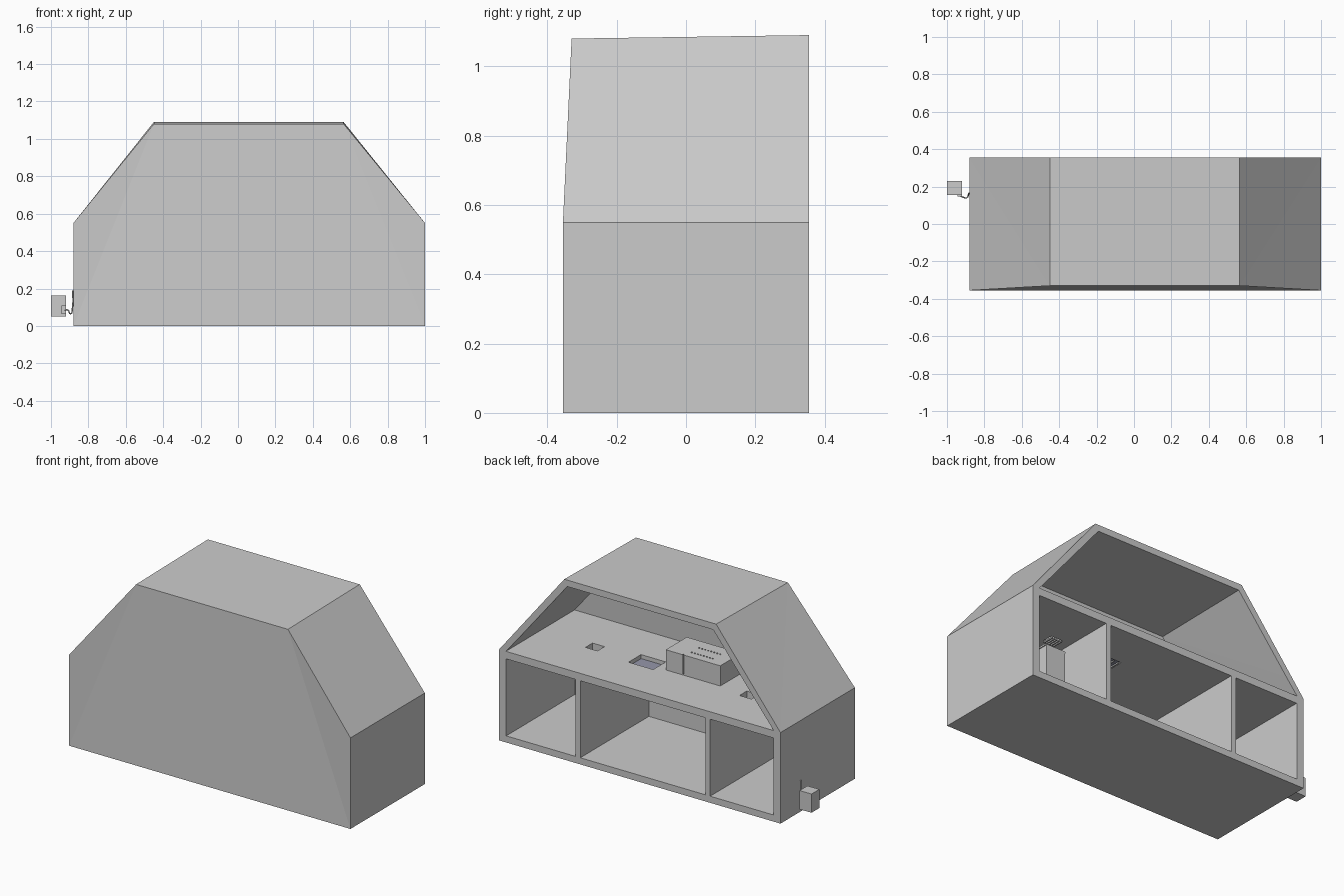
import bpy, bmesh
from mathutils import Vector

if "Cube" in bpy.data.objects:
    bpy.data.objects.remove(bpy.data.objects["Cube"])


def prism(name, front, back):
    """Solid lofted between two matching loops of 3D points."""
    bm = bmesh.new()
    a = [bm.verts.new(p) for p in front]
    b = [bm.verts.new(p) for p in back]
    n = len(a)
    bm.faces.new(a)
    bm.faces.new(b[::-1])
    for i in range(n):
        j = (i + 1) % n
        bm.faces.new((a[j], a[i], b[i], b[j]))
    bmesh.ops.triangulate(bm, faces=[f for f in bm.faces if len(f.verts) == 4 or len(f.verts) > 4])
    bmesh.ops.recalc_face_normals(bm, faces=bm.faces)
    me = bpy.data.meshes.new(name)
    bm.to_mesh(me)
    bm.free()
    ob = bpy.data.objects.new(name, me)
    bpy.context.collection.objects.link(ob)
    return ob


def box(name, x0, x1, y0, y1, z0, z1):
    loop = [(x0, z0), (x1, z0), (x1, z1), (x0, z1)]
    return prism(name, [(x, y0, z) for x, z in loop], [(x, y1, z) for x, z in loop])


def cut(ob, cutter):
    mod = ob.modifiers.new("cut", 'BOOLEAN')
    mod.operation = 'DIFFERENCE'
    mod.solver = 'EXACT'
    mod.object = cutter
    dg = bpy.context.evaluated_depsgraph_get()
    me = bpy.data.meshes.new_from_object(ob.evaluated_get(dg))
    ob.modifiers.clear()
    ob.data = me
    bpy.data.objects.remove(cutter)


def wire(name, points, radius):
    cu = bpy.data.curves.new(name, 'CURVE')
    cu.dimensions = '3D'
    cu.bevel_depth = radius
    cu.bevel_resolution = 1
    cu.use_fill_caps = True
    cu.resolution_u = 4
    sp = cu.splines.new('BEZIER')
    sp.bezier_points.add(len(points) - 1)
    for bp, p in zip(sp.bezier_points, points):
        bp.co = p
        bp.handle_left_type = bp.handle_right_type = 'AUTO'
    ob = bpy.data.objects.new(name, cu)
    bpy.context.collection.objects.link(ob)


# House shell: front wall leans back above the eaves
outer = [(-0.88, 0), (1, 0), (1, 0.55), (0.565, 1.09), (-0.45, 1.09), (-0.88, 0.55)]
shell = prism("house_shell",
              [(x, -0.33 if z > 1 else -0.355, z - 0.01 if z > 1 else z) for x, z in outer],
              [(x, 0.355, z) for x, z in outer])

# Three lower rooms, open at the back
for x0, x1 in ((0.49, 0.953), (-0.378, 0.458), (-0.833, -0.41)):
    cut(shell, box("room_cutter", x0, x1, -0.30, 0.5, 0.04, 0.505))

# Attic, open at the back
inner = [(-0.835, 0.55), (0.955, 0.55), (0.545, 1.053), (-0.43, 1.053)]
cut(shell, prism("attic_cutter",
                 [(x, -0.275 if z > 1 else -0.30, z - 0.01 if z > 1 else z) for x, z in inner],
                 [(x, 0.5, z) for x, z in inner]))

# Openings through the attic floor
holes = ((0.548, 0.628, -0.005, 0.063), (0.16, 0.325, -0.035, 0.085), (-0.50, -0.42, 0.02, 0.09))
for x0, x1, y0, y1 in holes:
    cut(shell, box("hole_cutter", x0, x1, y0, y1, 0.45, 0.6))

# Panel and bars inside the openings
mat = bpy.data.materials.new("panel_blue")
mat.diffuse_color = (0.3, 0.31, 0.4, 1)
mat.use_nodes = True
mat.node_tree.nodes["Principled BSDF"].inputs["Base Color"].default_value = mat.diffuse_color
panel = box("window_panel", 0.162, 0.323, -0.033, 0.083, 0.515, 0.527)
panel.data.materials.append(mat)
for x0, x1, y0, y1 in holes[:2]:
    for i in range(5):
        x = x0 + (x1 - x0) * (i + 0.5) / 5
        box("grille_bar", x - 0.004, x + 0.004, y0, y1, 0.495, 0.503)

# Attic unit with pins on top and a small rod on its back face
box("attic_unit", -0.264, 0.10, -0.15, 0.05, 0.55, 0.672)
for row in range(2):
    for i in range(8):
        x, y = -0.18 + i * 0.02, -0.07 + row * 0.07
        box("unit_pin", x - 0.003, x + 0.003, y - 0.003, y + 0.003, 0.672, 0.677)
wire("unit_rod", [(-0.02, 0.056, 0.56), (-0.02, 0.056, 0.68)], 0.004)

# Column standing in the end room below the first opening
box("room_column", 0.52, 0.65, -0.08, 0.05, 0.04, 0.448)
box("column_cap", 0.515, 0.655, -0.085, 0.045, 0.448, 0.458)

# Box outside the side wall with its plug and cable
box("outside_box", -1.0, -0.92, 0.155, 0.23, 0.05, 0.163)
box("cable_plug", -0.945, -0.92, 0.146, 0.155, 0.065, 0.11)
wire("cable", [(-0.93, 0.15, 0.085), (-0.91, 0.142, 0.085), (-0.895, 0.14, 0.065),
               (-0.886, 0.155, 0.09), (-0.883, 0.165, 0.19)], 0.0035)
